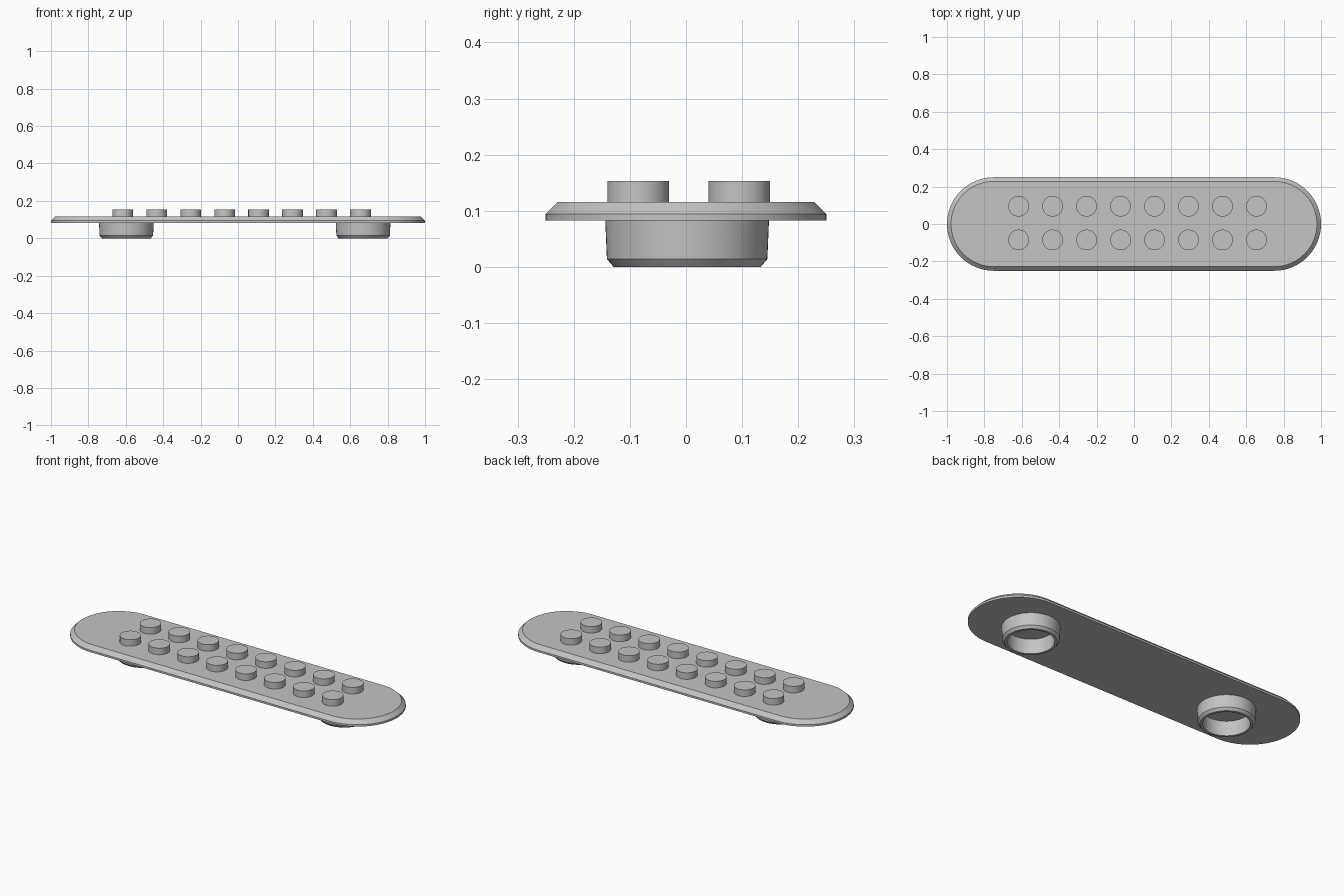
import bpy
import bmesh
from math import cos, sin, pi, radians

if "Cube" in bpy.data.objects:
    bpy.data.objects.remove(bpy.data.objects["Cube"])

GREY = (0.55, 0.55, 0.55, 1.0)
grey = bpy.data.materials.new("light grey")
grey.use_nodes = True
grey.diffuse_color = GREY
grey.node_tree.nodes["Principled BSDF"].inputs["Base Color"].default_value = GREY


def add_object(name, bm):
    """Turn a bmesh into a grey object, smooth with sharp edges kept."""
    bmesh.ops.recalc_face_normals(bm, faces=bm.faces)
    mesh = bpy.data.meshes.new(name)
    bm.to_mesh(mesh)
    bm.free()
    mesh.materials.append(grey)
    obj = bpy.data.objects.new(name, mesh)
    bpy.context.collection.objects.link(obj)
    bpy.ops.object.select_all(action="DESELECT")
    obj.select_set(True)
    bpy.context.view_layer.objects.active = obj
    bpy.ops.object.shade_smooth_by_angle(angle=radians(25))
    return obj


def outline(radius, straight=0.0, steps=32):
    """Circle, or a capsule when the straight half-length is above zero."""
    points = []
    for side in (1, -1):
        for i in range(steps + 1):
            if straight == 0 and i == steps:
                continue
            a = -pi / 2 + pi * i / steps
            points.append((side * (straight + radius * cos(a)), side * radius * sin(a)))
    return points


def loft(name, profile, center=(0, 0), straight=0.0, closed=False):
    """Stack outlines along (radius, z); closed joins last to first, else cap."""
    bm = bmesh.new()
    rings = [[bm.verts.new((center[0] + x, center[1] + y, z))
              for x, y in outline(r, straight)] for r, z in profile]
    pairs = list(zip(rings, rings[1:]))
    if closed:
        pairs.append((rings[-1], rings[0]))
    else:
        bm.faces.new(rings[0])
        bm.faces.new(rings[-1])
    for low, high in pairs:
        for i in range(len(low)):
            j = (i + 1) % len(low)
            bm.faces.new((low[i], low[j], high[j], high[i]))
    return add_object(name, bm)


# Long round-ended plate with a bevelled upper rim
loft("plate", [(0.25, 0.083), (0.25, 0.094), (0.228, 0.116)], straight=0.75)

# Two rows of eight studs
for row, y in (("front", -0.085), ("back", 0.095)):
    for i in range(8):
        x = -0.617 + i * 0.1817
        loft(f"{row}_stud_{i + 1}", [(0.055, 0.112), (0.055, 0.153)], (x, y))

# Two hollow feet with a chamfered lower edge
foot_profile = [(0.146, 0.085), (0.143, 0.014), (0.131, 0.0),
                (0.118, 0.0), (0.118, 0.085)]
for name, x in (("right_foot", -0.597), ("left_foot", 0.669)):
    loft(name, foot_profile, (x, 0.002), closed=True)
